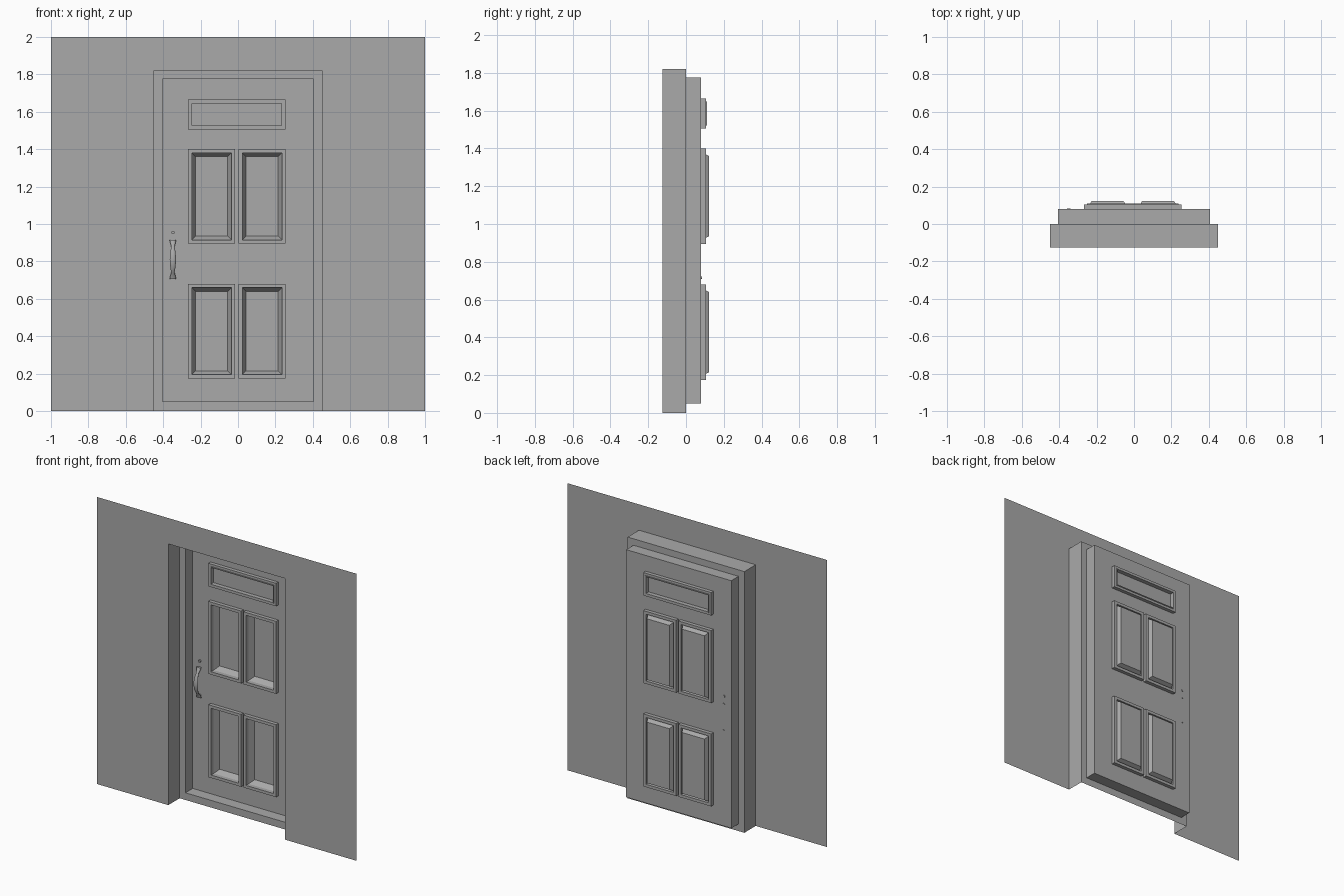
import bpy, bmesh, math

cube = bpy.data.objects.get("Cube")
if cube:
    bpy.data.objects.remove(cube)

grey = bpy.data.materials.new("plain_grey")
grey.use_nodes = True
COLOUR = (0.4, 0.4, 0.4, 1)
grey.diffuse_color = COLOUR
grey.node_tree.nodes["Principled BSDF"].inputs["Base Color"].default_value = COLOUR


def finish(name, bm, smooth=False):
    mesh = bpy.data.meshes.new(name)
    bm.to_mesh(mesh)
    bm.free()
    obj = bpy.data.objects.new(name, mesh)
    bpy.context.collection.objects.link(obj)
    mesh.materials.append(grey)
    if smooth:
        bpy.ops.object.select_all(action="DESELECT")
        obj.select_set(True)
        bpy.context.view_layer.objects.active = obj
        bpy.ops.object.shade_smooth_by_angle(angle=math.radians(40))
    return obj


def rect(bounds, y, inset=0.0):
    """Rectangle of points in the xz plane, starting at bottom left."""
    x0, x1, z0, z1 = bounds
    x0, x1, z0, z1 = x0 + inset, x1 - inset, z0 + inset, z1 - inset
    return [(x0, y, z0), (x0, y, z1), (x1, y, z1), (x1, y, z0)]


def loft(name, loops, closed=True, cap=False, ring=False, smooth=False):
    """Skin a sequence of point loops; ring joins the last to the first."""
    bm = bmesh.new()
    rows = [[bm.verts.new(p) for p in loop] for loop in loops]
    n = len(rows[0])
    pairs = list(zip(rows, rows[1:]))
    if ring:
        pairs.append((rows[-1], rows[0]))
    for a, b in pairs:
        for i in range(n if closed else n - 1):
            j = (i + 1) % n
            bm.faces.new((a[i], a[j], b[j], b[i]))
    if cap:
        bm.faces.new(rows[-1])
    if smooth:
        bm.faces.new(rows[0])
        bmesh.ops.recalc_face_normals(bm, faces=bm.faces)
    return finish(name, bm, smooth)


WALL_Y, STEP_Y, DOOR_Y = -0.125, 0.0, 0.08
WALL = (-1, 1, 0, 2)
OPENING = (-0.45, 0.45, 0, 1.82)
DOOR = (-0.405, 0.405, 0.05, 1.775)

# Wall sheet and the deep reveal, both open at the floor
loft("wall", [rect(WALL, WALL_Y), rect(OPENING, WALL_Y)], closed=False)
loft("reveal", [rect(OPENING, WALL_Y), rect(OPENING, STEP_Y)], closed=False)

# Stepped frame around the door
loft("door_frame", [rect(OPENING, STEP_Y), rect(DOOR, STEP_Y), rect(DOOR, DOOR_Y)])

# Panel openings: two columns, two rows, and a wide one on top
columns = [(-0.267, -0.015), (0.003, 0.255)]
rows = [(0.175, 0.68), (0.895, 1.4)]
wide = (-0.267, 0.255, 1.505, 1.665)
tall = [c + r for r in rows for c in columns]


# Door sheet, with the panel openings left out
def is_hole(x, z):
    return any(b[0] < x < b[1] and b[2] < z < b[3] for b in tall + [wide])


xs = sorted([DOOR[0], DOOR[1]] + [x for c in columns for x in c])
zs = sorted([DOOR[2], DOOR[3], wide[2], wide[3]] + [z for r in rows for z in r])
bm = bmesh.new()
grid = [[bm.verts.new((x, DOOR_Y, z)) for z in zs] for x in xs]
for i in range(len(xs) - 1):
    for j in range(len(zs) - 1):
        if not is_hole((xs[i] + xs[i + 1]) / 2, (zs[j] + zs[j + 1]) / 2):
            bm.faces.new((grid[i][j], grid[i + 1][j], grid[i + 1][j + 1], grid[i][j + 1]))
bmesh.ops.delete(bm, geom=[v for v in bm.verts if not v.link_faces], context="VERTS")
finish("door_sheet", bm)


# Moulding that stands proud on both sides of the door
def moulding(name, bounds, front, back, start, end):
    loft(name, [rect(bounds, front, start), rect(bounds, back, start),
                rect(bounds, back, end), rect(bounds, front, end)], ring=True)


for k, b in enumerate(tall):
    moulding(f"panel_moulding_{k + 1}", b, 0.055, 0.105, 0, 0.02)
    loft(f"panel_{k + 1}", [rect(b, DOOR_Y, 0.018), rect(b, 0.122, 0.04)], cap=True)

moulding("top_moulding", wide, 0.055, 0.105, 0, 0.018)
moulding("top_inner_lip", wide, 0.05, 0.11, 0.016, 0.022)
loft("top_panel", [rect(wide, DOOR_Y), rect(wide, DOOR_Y, 0.02)], cap=True)

# Bowed pull handle: height, half width, distance in front of the door
HX = -0.348
stations = [(0.705, 0.018, 0.012), (0.722, 0.014, 0.018), (0.74, 0.009, 0.03),
            (0.77, 0.014, 0.044), (0.81, 0.017, 0.05), (0.85, 0.014, 0.044),
            (0.88, 0.009, 0.03), (0.898, 0.014, 0.018), (0.915, 0.018, 0.012)]
angles = [math.tau * i / 12 for i in range(12)]
loft("handle", [[(HX + w * math.cos(a), DOOR_Y - d + 0.008 * math.sin(a), z) for a in angles]
                for z, w, d in stations], cap=True, smooth=True)


# Small fixings that pass through the door
def fixing(name, z, radius, front):
    loft(name, [[(HX + radius * math.cos(a), y, z + radius * math.sin(a)) for a in angles]
                for y in (DOOR_Y - front, DOOR_Y + 0.004)], cap=True, smooth=True)


fixing("lock_button", 0.955, 0.009, 0.012)
fixing("upper_handle_post", 0.9, 0.007, 0.015)
fixing("lower_handle_post", 0.715, 0.007, 0.015)
